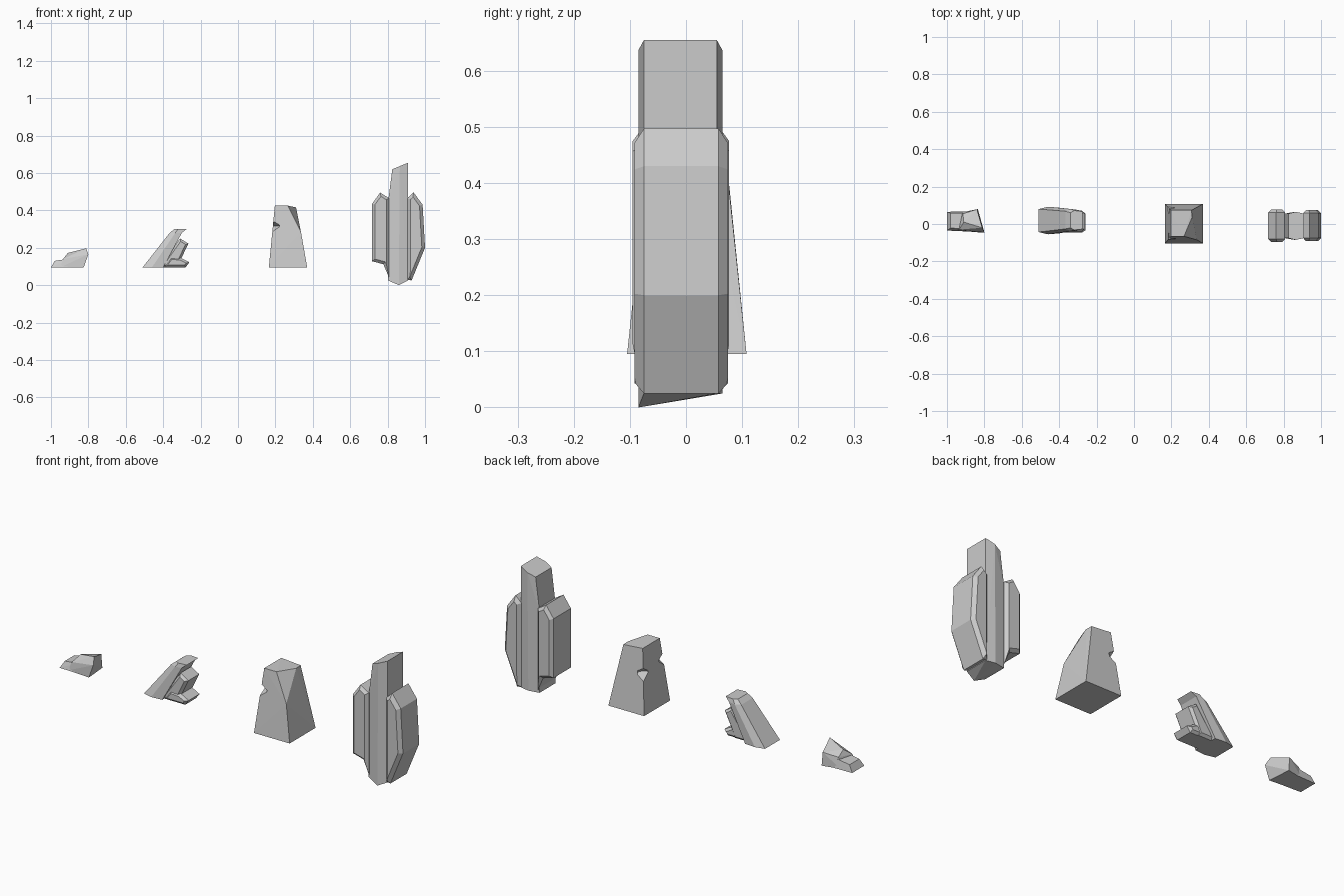
import bpy, bmesh
from mathutils import Vector

if "Cube" in bpy.data.objects:
    bpy.data.objects.remove(bpy.data.objects["Cube"])

G = 0.095  # ground level of the three smaller rocks


def finish(name, bm):
    bmesh.ops.recalc_face_normals(bm, faces=bm.faces)
    me = bpy.data.meshes.new(name)
    bm.to_mesh(me)
    bm.free()
    ob = bpy.data.objects.new(name, me)
    bpy.context.collection.objects.link(ob)
    return ob


def loft(name, rings):
    """Skin a stack of equally sized rings and cap both ends."""
    bm = bmesh.new()
    vs = [[bm.verts.new(p) for p in r] for r in rings]
    n = len(vs[0])
    for a, b in zip(vs, vs[1:]):
        for i in range(n):
            j = (i + 1) % n
            bm.faces.new((a[i], a[j], b[j], b[i]))
    bm.faces.new(vs[0])
    bm.faces.new(vs[-1])
    return finish(name, bm)


def hull(name, pts):
    bm = bmesh.new()
    for p in pts:
        bm.verts.new(p)
    bmesh.ops.convex_hull(bm, input=bm.verts)
    bmesh.ops.dissolve_limit(bm, angle_limit=0.01, verts=bm.verts, edges=bm.edges)
    return finish(name, bm)


def inset(prof, d):
    """Shrink a counter-clockwise x-z profile by d."""
    out = []
    for i, p in enumerate(prof):
        p = Vector(p)
        a = (p - Vector(prof[i - 1])).normalized()
        b = (Vector(prof[(i + 1) % len(prof)]) - p).normalized()
        na, nb = Vector((-a.y, a.x)), Vector((-b.y, b.x))
        out.append(p + (na + nb) * d / (1 + na.dot(nb)))
    return out


def slab(name, prof, y0, y1, bev):
    """Profile extruded along y with chamfered front and back rims."""
    small = inset(prof, bev)
    rings = [(small, y0), (prof, y0 + bev), (prof, y1 - bev), (small, y1)]
    return loft(name, [[(x, y, z) for x, z in pr] for pr, y in rings])


# Tall crystal: six-sided middle column
sec = [(.803, -.075), (.86, -.085), (.91, -.075), (.91, .055), (.86, .065), (.803, .055)]
low = [(x, y, 0.0 if i == 1 else .025) for i, (x, y) in enumerate(sec)]
mid = [(x, y, .45) for x, y in sec]
top_x = [.825, .865, .91, .91, .865, .825]
top = [(tx, y, .62 + (tx - .825) * .41) for tx, (x, y) in zip(top_x, sec)]
column = hull("crystal_column", low + mid + top)

# Side crystals
slab("crystal_right", [(.905, .03), (.928, .025), (1.0, .2), (.987, .43), (.938, .497), (.905, .465)],
     -.092, .075, .017)
slab("crystal_left", [(.717, .128), (.777, .112), (.808, .04), (.808, .465), (.76, .495), (.717, .435)],
     -.095, .077, .015)

# Tapered block with a cut corner and two chipped edges
block = hull("tapered_block", [
    (.165, -.105, G), (.37, -.105, G), (.37, .108, G), (.165, .108, G),
    (.197, -.066, .425), (.267, -.066, .425), (.337, -.085, .283),
    (.31, .035, .416), (.308, .074, .416), (.197, .074, .425)])


def chip(name, corner, inner, z0, z1):
    cx, cy = corner
    ix, iy = inner
    zm = (z0 + z1) / 2
    dx, dy = (cx - ix), (cy - iy)
    pts = [(ix + dy * k, iy - dx * k, zm) for k in (-.7, .7)]
    pts += [(cx + dx + s * dy * 1.5, cy + dy - s * dx * 1.5, z)
            for z in (z0 - .035, z1 + .035) for s in (-1, 1)]
    cutter = hull(name, pts)
    cutter.hide_render = True
    cutter.hide_viewport = True
    m = block.modifiers.new(name, 'BOOLEAN')
    m.operation = 'DIFFERENCE'
    m.object = cutter
    m.solver = 'EXACT'


chip("front_chip_cutter", (.186, -.08), (.208, -.058), .295, .34)
chip("back_chip_cutter", (.184, .084), (.206, .062), .275, .325)

# Leaning rock: chamfered, tapering main slab and two shorter ones
lean = [(-.51, -.40, G), (-.365, -.30, .28), (-.34, -.275, .30)]
rings = []
for (x0, x1, z), (y0, y1), c in zip(lean, [(-.055, .092), (-.038, .08), (-.032, .072)], (.05, .03, .02)):
    rings.append([(x0, y0 + .012, z), (x0 + c, y0, z), (x1, y0 + .005, z),
                  (x1, y1 - .005, z), (x0 + c, y1, z), (x0, y1 - .012, z)])
loft("leaning_slab", rings)
slab("leaning_middle", [(-.42, G), (-.325, G), (-.30, .15), (-.265, .222), (-.31, .25)],
     -.04, .072, .012)
slab("leaning_foot", [(-.40, G), (-.28, G), (-.26, .122), (-.305, .146), (-.36, .15)],
     -.045, .068, .012)

# Small rock: tall end and low step
hull("small_rock", [
    (-.95, -.035, G), (-.825, -.045, G), (-.835, .08, G), (-.93, .06, G),
    (-.80, -.045, .165), (-.812, -.02, .197), (-.84, .078, .165),
    (-.91, .01, .172), (-.935, -.03, .14), (-.915, .055, .15)])
hull("small_rock_step", [
    (-1.0, -.035, G), (-.89, -.04, G), (-.89, .068, G), (-1.0, .065, G),
    (-.98, -.022, .13), (-.98, .058, .13), (-.90, -.025, .142), (-.90, .058, .142)])
